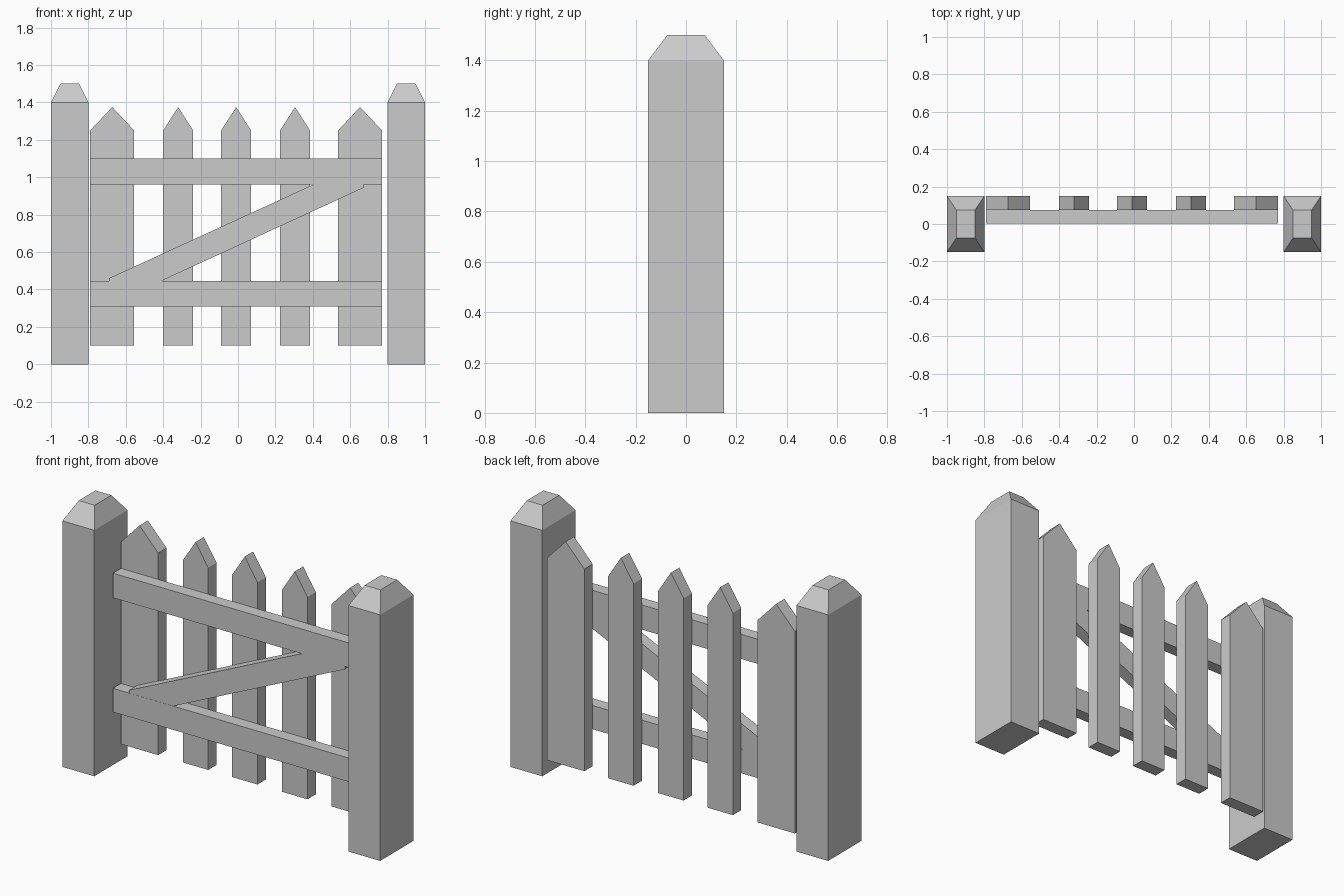
import bpy, bmesh
from mathutils import Vector

if "Cube" in bpy.data.objects:
    bpy.data.objects.remove(bpy.data.objects["Cube"])


def new_object(name, bm):
    bmesh.ops.recalc_face_normals(bm, faces=bm.faces[:])
    mesh = bpy.data.meshes.new(name)
    bm.to_mesh(mesh)
    bm.free()
    obj = bpy.data.objects.new(name, mesh)
    bpy.context.collection.objects.link(obj)
    return obj


def board(name, profile, y0, y1):
    """Extrude an x-z outline from y0 to y1."""
    bm = bmesh.new()
    face = bm.faces.new([bm.verts.new((x, y0, z)) for x, z in profile])
    out = bmesh.ops.extrude_face_region(bm, geom=[face])
    verts = [v for v in out["geom"] if isinstance(v, bmesh.types.BMVert)]
    bmesh.ops.translate(bm, verts=verts, vec=Vector((0, y1 - y0, 0)))
    return new_object(name, bm)


def post(name, cx):
    """Square post with a tapered cap, from stacked rectangles."""
    bm = bmesh.new()
    rings = []
    for hx, hy, z in ((0.1, 0.15, 0), (0.1, 0.15, 1.4), (0.05, 0.075, 1.5)):
        rings.append([bm.verts.new((cx + sx * hx, sy * hy, z))
                      for sx, sy in ((-1, -1), (1, -1), (1, 1), (-1, 1))])
    for low, high in zip(rings, rings[1:]):
        for i in range(4):
            j = (i + 1) % 4
            bm.faces.new((low[i], low[j], high[j], high[i]))
    bm.faces.new(rings[0])
    bm.faces.new(rings[-1])
    return new_object(name, bm)


# Gate posts
post("post_left", -0.9)
post("post_right", 0.9)

# Pointed pickets, wider at both ends
for i, (x0, x1) in enumerate(((-0.79, -0.555), (-0.4, -0.24), (-0.09, 0.07),
                              (0.225, 0.385), (0.535, 0.77))):
    board(f"picket_{i + 1}", [(x0, 0.1), (x1, 0.1), (x1, 1.25),
                              ((x0 + x1) / 2, 1.375), (x0, 1.25)], 0.075, 0.15)

# Horizontal rails
for name, z0, z1 in (("rail_lower", 0.31, 0.445), ("rail_upper", 0.96, 1.1)):
    board(name, [(-0.79, z0), (0.77, z0), (0.77, z1), (-0.79, z1)], 0.003, 0.075)

# Diagonal brace between the rails
board("diagonal_brace", [(-0.69, 0.445), (-0.41, 0.445), (0.67, 0.943),
                         (0.67, 0.96), (0.4, 0.96), (-0.69, 0.46)], 0.004, 0.075)
